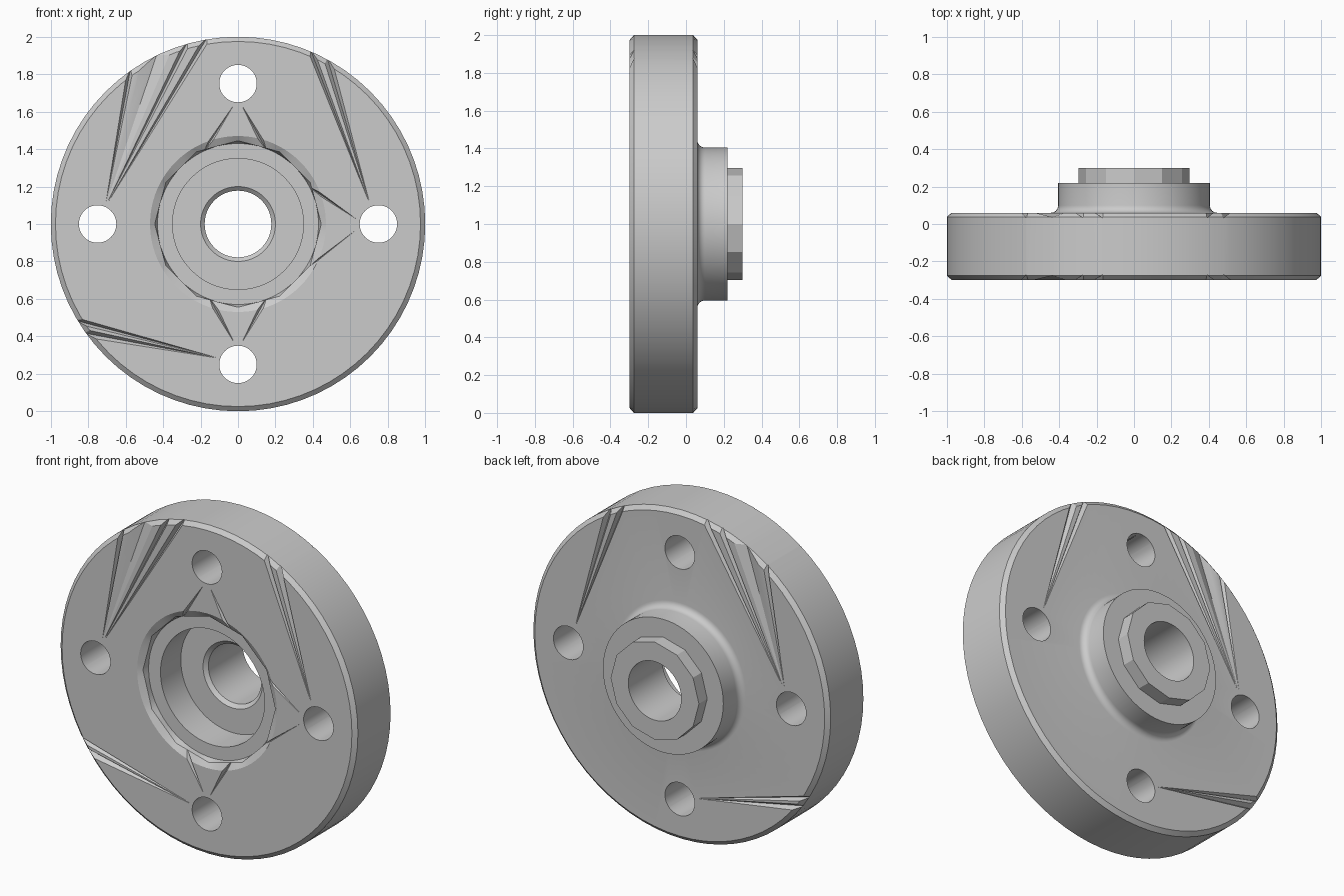
import bpy, bmesh
from math import sin, cos, pi, radians
from mathutils import Vector

cube = bpy.data.objects.get("Cube")
if cube:
    bpy.data.objects.remove(cube, do_unlink=True)

FRONT, BACK = -0.298, 0.06
SEGMENTS = 72
CENTRE = Vector((0, 0, 1))

steel = bpy.data.materials.new("plain_grey_metal")
steel.use_nodes = True
steel.diffuse_color = (0.6, 0.6, 0.6, 1)
steel.node_tree.nodes["Principled BSDF"].inputs["Base Color"].default_value = (0.6, 0.6, 0.6, 1)


def add_object(name, bm):
    bmesh.ops.recalc_face_normals(bm, faces=bm.faces)
    mesh = bpy.data.meshes.new(name)
    bm.to_mesh(mesh)
    bm.free()
    mesh.materials.append(steel)
    obj = bpy.data.objects.new(name, mesh)
    bpy.context.collection.objects.link(obj)
    return obj


def polygon_radius(r, sides, angle):
    # radius of a regular polygon; sides = 0 gives a circle
    if not sides:
        return r
    step = 2 * pi / sides
    return r * cos(step / 2) / cos(angle % step - step / 2)


def lathe(name, profile):
    # closed profile of (radius, y, sides) turned around the y axis
    bm = bmesh.new()
    rings = []
    for i in range(SEGMENTS):
        a = 2 * pi * i / SEGMENTS
        ring = []
        for r, y, sides in profile:
            d = polygon_radius(r, sides, a)
            ring.append(bm.verts.new(CENTRE + Vector((d * cos(a), y, d * sin(a)))))
        rings.append(ring)
    n = len(profile)
    for i, ring in enumerate(rings):
        after = rings[(i + 1) % SEGMENTS]
        for j in range(n):
            k = (j + 1) % n
            bm.faces.new((ring[j], ring[k], after[k], after[j]))
    return add_object(name, bm)


def cut(target, cutter):
    cutter.hide_render = True
    mod = target.modifiers.new("cut", "BOOLEAN")
    mod.operation = "DIFFERENCE"
    mod.solver = "EXACT"
    mod.object = cutter
    bpy.context.view_layer.objects.active = target
    bpy.ops.object.modifier_apply(modifier=mod.name)
    bpy.data.objects.remove(cutter, do_unlink=True)


def groove(target, apex, a, b, depth, face):
    # V-shaped sliver running from a point to a widening mouth
    out = -1 if face < 0 else 1
    a, b = Vector(a), Vector(b)
    mid = (a + b) / 2
    points = [(apex, 0.001), (a, 0.006), (b, 0.006), (mid, -depth)]
    bm = bmesh.new()
    v = [bm.verts.new((p[0], face + out * h, p[1] + 1)) for p, h in points]
    for tri in ((0, 1, 2), (0, 1, 3), (0, 2, 3), (1, 2, 3)):
        bm.faces.new([v[i] for i in tri])
    cut(target, add_object("groove_cutter", bm))


def polar(r, degrees):
    return (r * cos(radians(degrees)), r * sin(radians(degrees)))


# Flange body: rim, hub with filleted foot, spigot, bore and stepped recess
R = 0.04
fillet = [(0.405 + R - R * sin(t), BACK + R - R * cos(t), 0)
          for t in (i * pi / 12 for i in range(7))]
profile = [
    (0.47, FRONT, 0), (0.975, FRONT, 0), (1.0, FRONT + 0.022, 0),
    (1.0, BACK - 0.022, 0), (0.975, BACK, 0),
    *fillet,
    (0.405, 0.22, 0), (0.297, 0.22, 12), (0.297, 0.3, 12),
    (0.178, 0.3, 0), (0.178, -0.03, 0), (0.2, -0.05, 0),
    (0.35, -0.05, 0), (0.35, -0.245, 0), (0.43, -0.245, 0),
    (0.445, FRONT + 0.02, 12),
]
flange = lathe("flange_body", profile)

# Slivers from the bolt holes out to the rim, on both faces
left, right, bottom = (-0.71, 0.09), (0.71, 0.09), (-0.09, -0.72)
rim_grooves = [
    (left, 124, 121, 0.03), (left, 120, 107, 0.025),
    (left, 105, 102, 0.03), (left, 99, 96, 0.03),
    (right, 71, 68, 0.03), (right, 66, 62, 0.03),
    (bottom, 207, 210, 0.03), (bottom, 211, 215, 0.03),
]
for face in (FRONT, BACK):
    for apex, a, b, depth in rim_grooves:
        groove(flange, apex, polar(1.05, a), polar(1.05, b), depth, face)

# Slivers from the bolt holes in to the recess, front face only
for hole, side, end in ((90, 1, 116), (90, -1, 69), (0, 1, 29), (0, -1, -39),
                        (270, 1, 291), (270, -1, 249)):
    apex = Vector(polar(0.67, hole)) + (Vector(polar(0.43, end)) - Vector(polar(0.67, hole))) * 0.1
    groove(flange, apex, polar(0.425, end - 4), polar(0.425, end + 4), 0.025, FRONT)

# Four bolt holes
for i in range(4):
    x, z = polar(0.75, 90 * i)
    bpy.ops.mesh.primitive_cylinder_add(vertices=40, radius=0.1, depth=1.2,
                                        location=(x, 0, z + 1), rotation=(pi / 2, 0, 0))
    cut(flange, bpy.context.object)

# One material, smooth round walls with crisp edges
flange.data.materials.clear()
flange.data.materials.append(steel)
for face in flange.data.polygons:
    face.material_index = 0
bpy.ops.object.select_all(action="DESELECT")
flange.select_set(True)
bpy.context.view_layer.objects.active = flange
bpy.ops.object.shade_smooth_by_angle(angle=radians(20))
